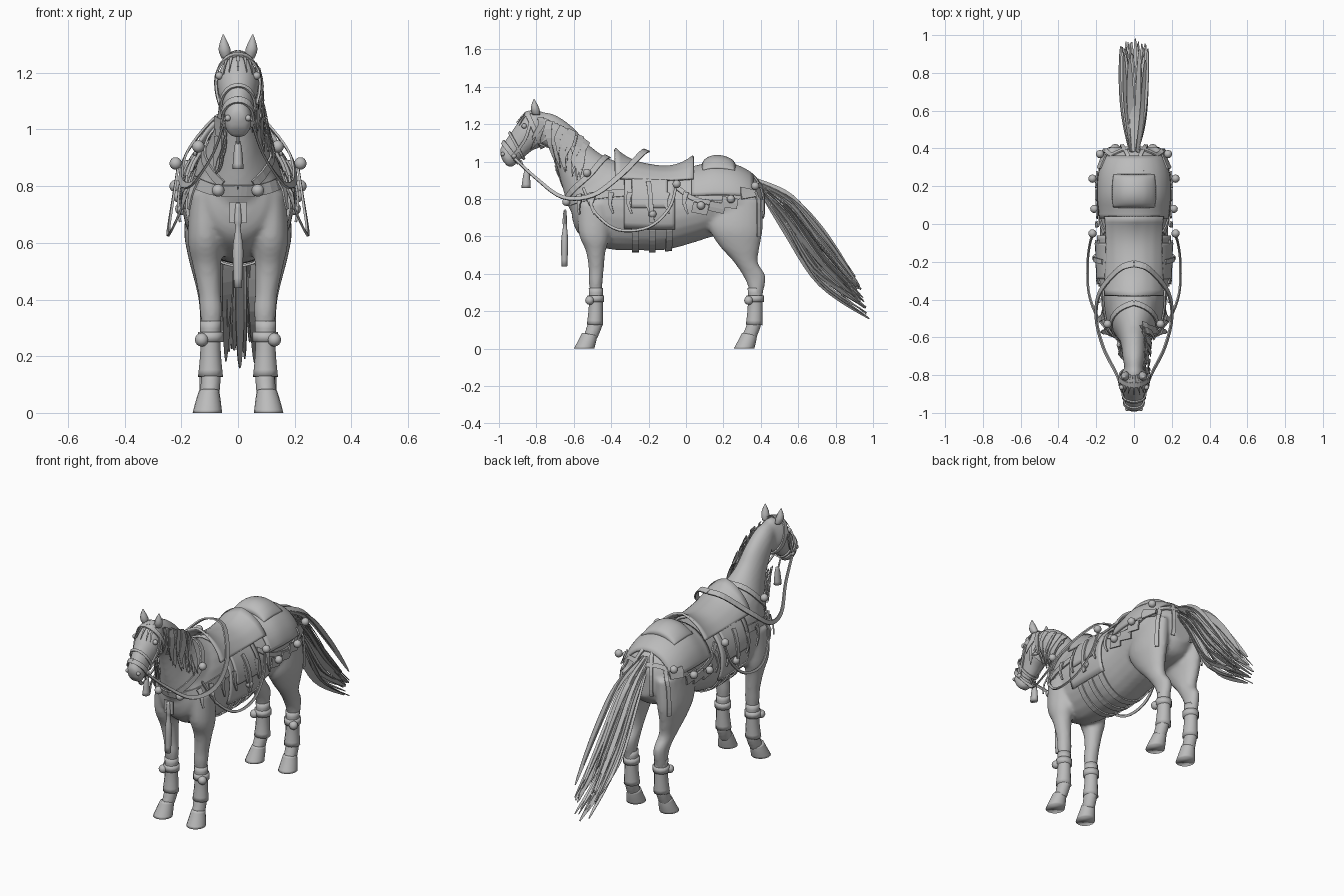
import bpy, bmesh, math, random
from mathutils import Vector
from mathutils.bvhtree import BVHTree

random.seed(4)
if "Cube" in bpy.data.objects:
    bpy.data.objects.remove(bpy.data.objects["Cube"])

grey = bpy.data.materials.new("plain_grey")
grey.use_nodes = True
grey.diffuse_color = (.5, .5, .5, 1)
grey.node_tree.nodes["Principled BSDF"].inputs["Base Color"].default_value = grey.diffuse_color
SIDES = (("left", 1), ("right", -1))


def finish(name, bm, smooth=True):
    mesh = bpy.data.meshes.new(name)
    bmesh.ops.recalc_face_normals(bm, faces=bm.faces)
    bm.to_mesh(mesh)
    bm.free()
    mesh.materials.append(grey)
    if smooth:
        mesh.shade_smooth()
    ob = bpy.data.objects.new(name, mesh)
    bpy.context.collection.objects.link(ob)
    return ob


def spline(rows, steps):
    """Catmull-Rom samples through rows of equal length."""
    rows = [Vector(r) for r in rows]
    out = []
    for i in range(len(rows) - 1):
        a, b, c, d = rows[max(i - 1, 0)], rows[i], rows[i + 1], rows[min(i + 2, len(rows) - 1)]
        for k in range(steps):
            t = k / steps
            out.append(b + (c - a) * (t / 2) + (a * 2 - b * 5 + c * 4 - d) * (t * t / 2)
                       + (b * 3 - a - c * 3 + d) * (t ** 3 / 2))
    return out + [rows[-1]]


def ring(row, n, side=1, grow=1):
    """Ellipse between an upper and a lower profile point: y, z, y, z, half width, x."""
    y, z, v, w, half = row[:5]
    x = row[5] * side if len(row) > 5 else 0
    mid, axis = Vector((x, (y + v) / 2, (z + w) / 2)), Vector((0, (y - v) / 2, (z - w) / 2))
    angles = [math.tau * i / n for i in range(n)]
    return [mid + (axis * math.cos(a) + Vector((half * math.sin(a), 0, 0))) * grow for a in angles]


def add_loft(bm, rows, side=1, n=24, steps=4):
    rings = [[bm.verts.new(p) for p in ring(r, n, side)] for r in spline(rows, steps)]
    for a, b in zip(rings, rings[1:]):
        for i in range(n):
            bm.faces.new((a[i], a[i - 1], b[i - 1], b[i]))
    bm.faces.new(rings[0])
    bm.faces.new(rings[-1][::-1])


def loft(name, rows, side=1, n=16, steps=3, smooth=True):
    bm = bmesh.new()
    add_loft(bm, rows, side, n, steps)
    return finish(name, bm, smooth)


def ball(name, p, r):
    bm = bmesh.new()
    bmesh.ops.create_uvsphere(bm, u_segments=12, v_segments=8, radius=r)
    bmesh.ops.translate(bm, verts=bm.verts, vec=p)
    return finish(name, bm)


# Body profiles
torso = [(-.61, .83, -.61, .70, .05), (-.58, .91, -.58, .62, .12), (-.5, .97, -.5, .56, .15),
         (-.4, 1, -.4, .53, .165), (-.25, .97, -.25, .525, .175), (-.1, .95, -.1, .53, .18),
         (.05, .965, .05, .57, .18), (.15, .99, .15, .6, .185), (.27, .97, .27, .6, .18),
         (.36, .92, .36, .62, .145), (.41, .85, .41, .68, .07)]
neck = [(-.8, 1.27, -.76, 1.1, .045), (-.7, 1.25, -.72, 1.05, .06), (-.6, 1.18, -.69, .97, .068),
        (-.52, 1.09, -.66, .86, .085), (-.42, 1.02, -.62, .74, .125), (-.3, .98, -.52, .62, .15)]
head = [(-.78, 1.275, -.73, 1.12, .045), (-.85, 1.26, -.77, 1.08, .072), (-.89, 1.22, -.82, 1.06, .07),
        (-.94, 1.15, -.87, 1.02, .054), (-.975, 1.1, -.9, 1, .047), (-.995, 1.06, -.92, .975, .048),
        (-.985, 1.01, -.95, .97, .03)]
fore = [(-.58, .78, -.4, .78, .06, .11), (-.575, .62, -.41, .6, .062, .115), (-.535, .52, -.43, .52, .05, .11),
        (-.52, .42, -.44, .42, .04, .1), (-.52, .36, -.445, .36, .04, .095), (-.51, .27, -.455, .27, .03, .095),
        (-.51, .19, -.455, .19, .03, .095), (-.525, .14, -.445, .13, .036, .095), (-.55, .06, -.475, .05, .034, .1)]
hind = [(.14, .8, .41, .8, .06, .11), (.12, .66, .41, .64, .07, .12), (.17, .56, .395, .55, .057, .12),
        (.25, .47, .385, .46, .044, .11), (.305, .39, .425, .39, .038, .1), (.335, .32, .415, .31, .034, .1),
        (.34, .24, .4, .24, .03, .1), (.33, .15, .405, .14, .036, .1), (.295, .06, .375, .05, .034, .105)]

# Body skin, fused into one surface
bm = bmesh.new()
for rows in (torso, neck, head):
    add_loft(bm, rows)
for _, s in SIDES:
    add_loft(bm, fore, s)
    add_loft(bm, hind, s)
body = finish("horse_body", bm)
fuse = body.modifiers.new("fuse", "REMESH")
fuse.mode, fuse.voxel_size, fuse.use_smooth_shade = "VOXEL", .011, True
soften = body.modifiers.new("soften", "SMOOTH")
soften.iterations = 5
skin = BVHTree.FromObject(body, bpy.context.evaluated_depsgraph_get())


def snap(p, lift=.008):
    loc, normal, _, _ = skin.find_nearest(p)
    return loc + normal * lift, normal


def thicken(ob, t):
    mod = ob.modifiers.new("thickness", "SOLIDIFY")
    mod.thickness, mod.offset = t, 0
    return ob


def ribbon(name, pts, width, on_skin=True, face=(1, 0, .5), taper=None, lift=.008, steps=5, thick=.008):
    """Flat strap along a path, optionally laid onto the body."""
    path = spline(pts, steps)
    normals = [Vector(face)] * len(path)
    if on_skin:
        path, normals = zip(*[snap(p, lift) for p in path])
    bm = bmesh.new()
    pairs = []
    for i, p in enumerate(path):
        tangent = path[min(i + 1, len(path) - 1)] - path[max(i - 1, 0)]
        half = tangent.cross(normals[i]).normalized() * width / 2
        if taper:
            half *= taper(i / (len(path) - 1))
        pairs.append((bm.verts.new(p + half), bm.verts.new(p - half)))
    for (a, b), (c, d) in zip(pairs, pairs[1:]):
        bm.faces.new((a, b, d, c))
    return thicken(finish(name, bm, False), thick)


def patch(name, y_from, y_to, spread, lift, thick=.012):
    """Cloth over the back, found by casting inwards from around the barrel."""
    bm = bmesh.new()
    grid = []
    for i in range(15):
        t = i / 14
        hub, row = Vector((0, y_from + (y_to - y_from) * t, .77)), []
        for j in range(29):
            a = math.radians(spread) * (j / 14 - 1)
            out = Vector((math.sin(a), 0, math.cos(a)))
            hit = skin.ray_cast(hub + out * .5, -out)[0] or hub + out * .18
            row.append(bm.verts.new(hit + out * lift(t, abs(j / 14 - 1))))
        grid.append(row)
    for a, b in zip(grid, grid[1:]):
        for j in range(28):
            bm.faces.new((a[j], a[j + 1], b[j + 1], b[j]))
    return thicken(finish(name, bm), thick)


# Saddle, blanket, rump cloth and girths
patch("saddle_blanket", -.33, -.06, 128, lambda t, u: .012)
patch("saddle_flaps", -.29, -.1, 95, lambda t, u: .022)
patch("saddle_seat", -.38, .04, 48, lambda t, u: .022 + .045 * abs(2 * t - 1) ** 3 * (1 - u))
patch("rump_cloth", .03, .36, 75, lambda t, u: .008)
patch("rump_pad", .09, .26, 30, lambda t, u: .012 + .03 * (1 - u * u) * math.sin(math.pi * t) ** .4)
for label, y in (("front", -.27), ("middle", -.18), ("rear", -.09)):
    ribbon(label + "_girth", [(x, y, z) for x, z in ((.18, .7), (.13, .58), (0, .5), (-.13, .58), (-.18, .7))], .035)

# Bridle bands
for label, row, wide in (("nose", head[4], .025), ("cheek", head[3], .014), ("brow", head[1], .025)):
    loop = ring(row, 16, grow=1.08)
    ribbon(label + "_band", loop + loop[:1], wide, steps=2)

# Mirrored parts
for label, s in SIDES:
    def mirrored(pts):
        return [(x * s, y, z) for x, y, z in pts]

    def strap(name, pts, width, **options):
        options.setdefault("face", (s, 0, .5))
        ribbon(label + "_" + name, mirrored(pts), width, **options)

    loft(label + "_ear", [(-.82, 1.25, -.78, 1.25, .016, .042), (-.83, 1.285, -.785, 1.285, .022, .048),
                          (-.815, 1.335, -.81, 1.335, .002, .052)], s, 10)
    ball(label + "_eye", (.066 * s, -.865, 1.19), .014)
    ball(label + "_nostril", (.036 * s, -.98, 1.04), .011)
    ball(label + "_bit_boss", (.05 * s, -.92, 1.03), .014)
    strap("cheek_strap", [(.08, -.83, 1.22), (.08, -.86, 1.12), (.06, -.92, 1.03)], .016)

    # Legs: hooves, wraps and ankle bells
    for end, shift, y in (("front", 0, -.5), ("hind", .855, .335)):
        loft(f"{label}_{end}_hoof", [(-.555 + shift, .085, -.475 + shift, .07, .036, .102),
             (-.575 + shift, .045, -.48 + shift, .04, .044, .105), (-.6 + shift, 0, -.49 + shift, 0, .052, .108)], s)
    for end, a, b in (("front", -.52, -.445), ("hind", .33, .41)):
        loft(f"{label}_{end}_wrap", [(a, .325, b, .325, .038, .097), (a, .22, b, .22, .036, .097),
                                     (a - .01, .13, b, .125, .044, .097)], s, 12)
        loft(f"{label}_{end}_cuff", [(a - .006, .285, b + .006, .285, .045, .097),
                                     (a - .006, .25, b + .006, .25, .045, .097)], s, 12, 1)
        ball(f"{label}_{end}_leg_bell", (.128 * s, a + .005, .258), .024)

    # Harness straps
    strap("breast_strap", [(.18, -.3, .84), (.16, -.48, .82), (.09, -.6, .79), (0, -.66, .78)], .04)
    strap("neck_collar", [(0, -.4, 1.06), (.1, -.46, 1), (.13, -.53, .92), (.07, -.66, .8)], .03)
    strap("saddle_strap", [(.17, -.05, .87), (.2, .05, .8), (.2, .2, .78), (.18, .33, .84), (.1, .4, .88), (0, .43, .88)], .025)
    strap("rump_strap", [(.04, .3, 1), (.14, .3, .92), (.19, .26, .8)], .022)
    strap("thigh_strap", [(.14, .39, .86), (.16, .39, .75), (.15, .38, .6)], .022)
    strap("tail_strap", [(.03, .36, .93), (.06, .41, .82), (.06, .4, .7)], .02)
    strap("stirrup_leather", [(.18, -.2, .9), (.19, -.19, .8), (.18, -.18, .68)], .025, lift=.035)
    strap("rein", [(.05, -.92, 1.02), (.09, -.8, .91), (.16, -.66, .81), (.2, -.5, .82), (.18, -.36, .92),
                   (.08, -.24, 1.04), (0, -.21, 1.06)], .024, on_skin=False, taper=lambda t: .5 + t)
    strap("side_cord", [(.15, -.55, .86), (.2, -.48, .72), (.24, -.36, .635), (.245, -.2, .65),
                        (.23, -.09, .75), (.21, -.05, .88)], .014, on_skin=False)
    for i, (y, z) in enumerate(((.08, .755), (.17, .76), (.24, .79), (.36, .86))):
        strap(f"pendant_{i}", [(.22, y, z + .02), (.22, y - .01, z - .04)], .085, lift=.018, steps=2)
    for i, p in enumerate(mirrored([(.07, -.64, .785), (.14, -.53, .94), (.21, .08, .765), (.22, .24, .8),
                                    (.18, .37, .87), (.22, -.05, .88), (.2, -.18, .72)])):
        ball(f"{label}_harness_bell_{i}", p, .022)
    for i in range(7):
        y = -.6 + .1 * i
        strap(f"fringe_{i}", [(.2, y, .84), (.21, y - .01, .78), (.2, y + .01, .72)], .03, lift=.025,
              taper=lambda t: 1 - .7 * t, steps=2)

    # Mane locks, fuller on the left
    for i in range(30 if s > 0 else 12):
        t = random.random()
        start = Vector((.05, -.78 + .26 * t, 1.24 - .13 * t)) if s > 0 else Vector((.06, -.7 + .04 * t, 1.06 - .12 * t))
        drop = random.uniform(.12, .24) if s > 0 else .13
        pts = [start + Vector((.025 * k, random.uniform(-.02, .01) - .012 * k, -drop * k / 3)) for k in range(4)]
        strap(f"mane_lock_{i}", pts, .035, lift=random.uniform(.006, .03), thick=.003, steps=2,
              taper=lambda t: 1.05 - t * t)

# Forelock
for i in range(5):
    x = .02 * (i - 2)
    ribbon(f"forelock_{i}", [(x, -.8, 1.29), (x * 1.3, -.86, 1.27), (x * 1.5, -.9, 1.2)], .025,
           taper=lambda t: 1.05 - t, thick=.003)

# Chest plate and hanging tassels
ribbon("chest_plate", [(0, -.645, .745), (0, -.645, .67)], .06, False, (0, -1, 0), steps=1)
loft("chest_tassel", [(-.655, .74, -.64, .74, .008), (-.66, .68, -.635, .68, .014), (-.658, .65, -.636, .65, .01),
                      (-.668, .57, -.63, .57, .02), (-.665, .44, -.635, .44, .014)], n=10)
loft("chin_cord", [(-.89, 1.01, -.88, 1.01, .005), (-.86, .94, -.85, .94, .005)], n=8)
loft("chin_tassel", [(-.86, .96, -.84, .96, .008), (-.87, .93, -.835, .93, .014), (-.88, .86, -.83, .86, .02)], n=8)

# Tail strands fanning between an upper and a lower sweep
upper = [Vector(p) for p in ((0, .38, .9), (0, .58, .81), (0, .76, .6), (0, .93, .36))]
lower = [Vector(p) for p in ((0, .4, .84), (0, .54, .62), (0, .72, .34), (0, .98, .15))]
for i in range(34):
    t = i / 33
    x, reach = random.uniform(-.075, .075), random.uniform(.86, 1) if i < 33 else 1
    pts = []
    for k, (a, b) in enumerate(zip(upper, lower)):
        p = a.lerp(b, t) + Vector((x * (.25, .7, .9, 1)[k], 0, random.uniform(-.015, .015)))
        pts.append(upper[0].lerp(p, reach) if k else p)
    ribbon(f"tail_strand_{i}", pts, random.uniform(.025, .05), False,
           (random.uniform(-1, 1), .5, .8), lambda u: .5 + 1.4 * u - 1.75 * u ** 3, thick=.004)
